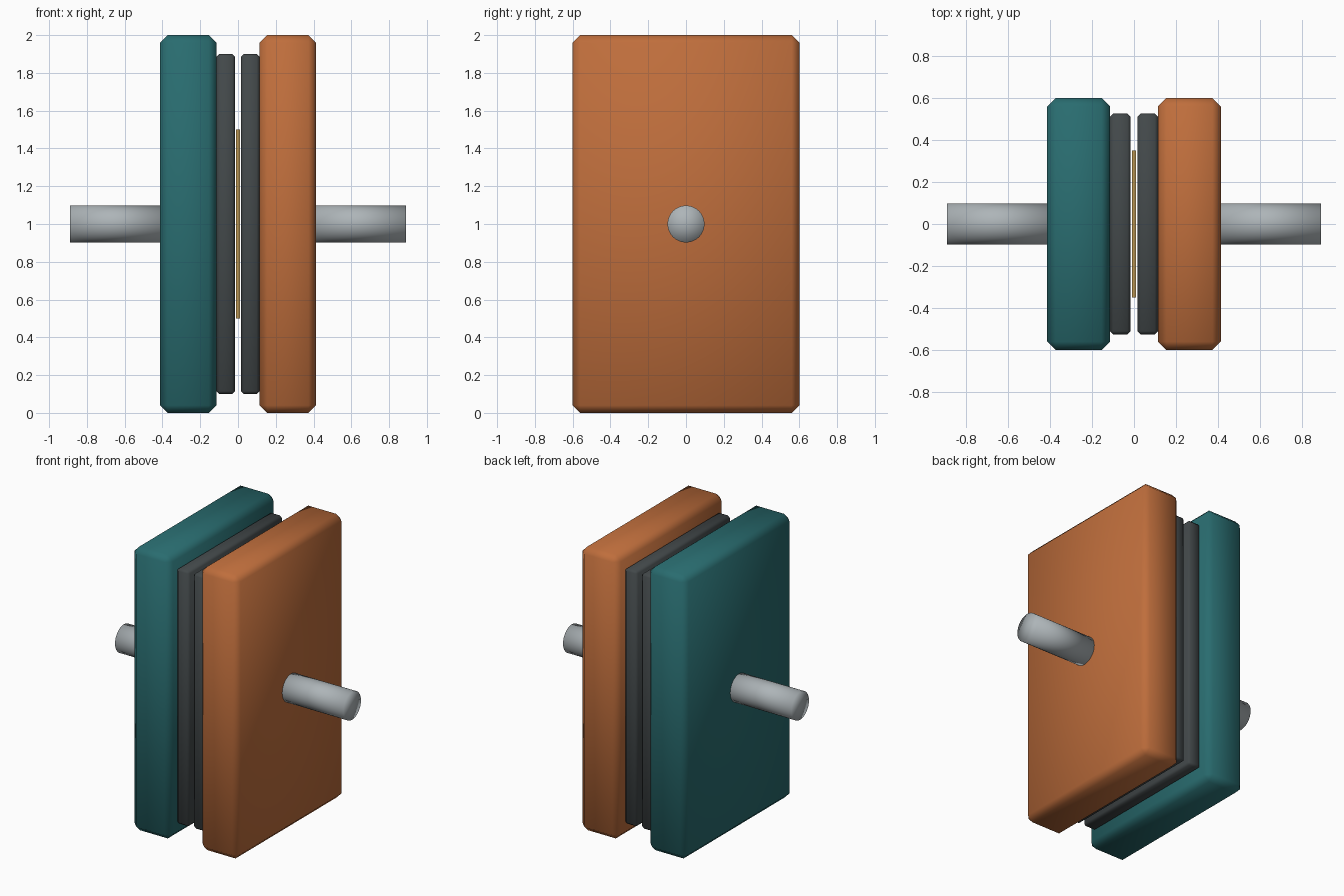
import bpy, math

if "Cube" in bpy.data.objects:
    bpy.data.objects.remove(bpy.data.objects["Cube"])


def material(name, color):
    m = bpy.data.materials.new(name)
    m.diffuse_color = (*color, 1)
    m.use_nodes = True
    m.node_tree.nodes["Principled BSDF"].inputs["Base Color"].default_value = m.diffuse_color
    return m


def finish(obj, name, mat, angle):
    obj.name = name
    obj.data.materials.append(mat)
    bpy.ops.object.shade_smooth_by_angle(angle=math.radians(angle))
    return obj


def plate(name, x, size, bevel, mat):
    bpy.ops.mesh.primitive_cube_add(size=1, location=(x, 0, 1))
    obj = bpy.context.object
    obj.scale = size
    bpy.ops.object.transform_apply(location=False, rotation=False, scale=True)
    if bevel:
        mod = obj.modifiers.new("edge_bevel", 'BEVEL')
        mod.width = bevel
        mod.segments = 1
        bpy.ops.object.modifier_apply(modifier=mod.name)
    return finish(obj, name, mat, 60 if bevel else 30)


def rod(name, x, length, mat):
    bpy.ops.mesh.primitive_cylinder_add(vertices=32, radius=0.098, depth=length,
                                        end_fill_type='TRIFAN', location=(x, 0, 1),
                                        rotation=(0, math.pi / 2, 0))
    return finish(bpy.context.object, name, mat, 100)


teal = material("teal", (0.022, 0.15, 0.16))
orange = material("orange", (0.52, 0.155, 0.045))
dark = material("dark_grey", (0.055, 0.065, 0.068))
steel = material("steel", (0.42, 0.46, 0.48))
tan = material("tan", (0.5, 0.3, 0.08))

# Thin sheet in the middle
plate("membrane", 0, (0.02, 0.7, 1.0), 0, tan)

# Both sides: outer plate, inner plate and connecting rod
for side, label, color in ((-1, "left", teal), (1, "right", orange)):
    plate(label + "_end_plate", side * 0.264, (0.298, 1.2, 2.0), 0.04, color)
    plate(label + "_inner_plate", side * 0.065, (0.098, 1.05, 1.8), 0.015, dark)
    rod(label + "_rod", side * 0.64, 0.5, steel)
